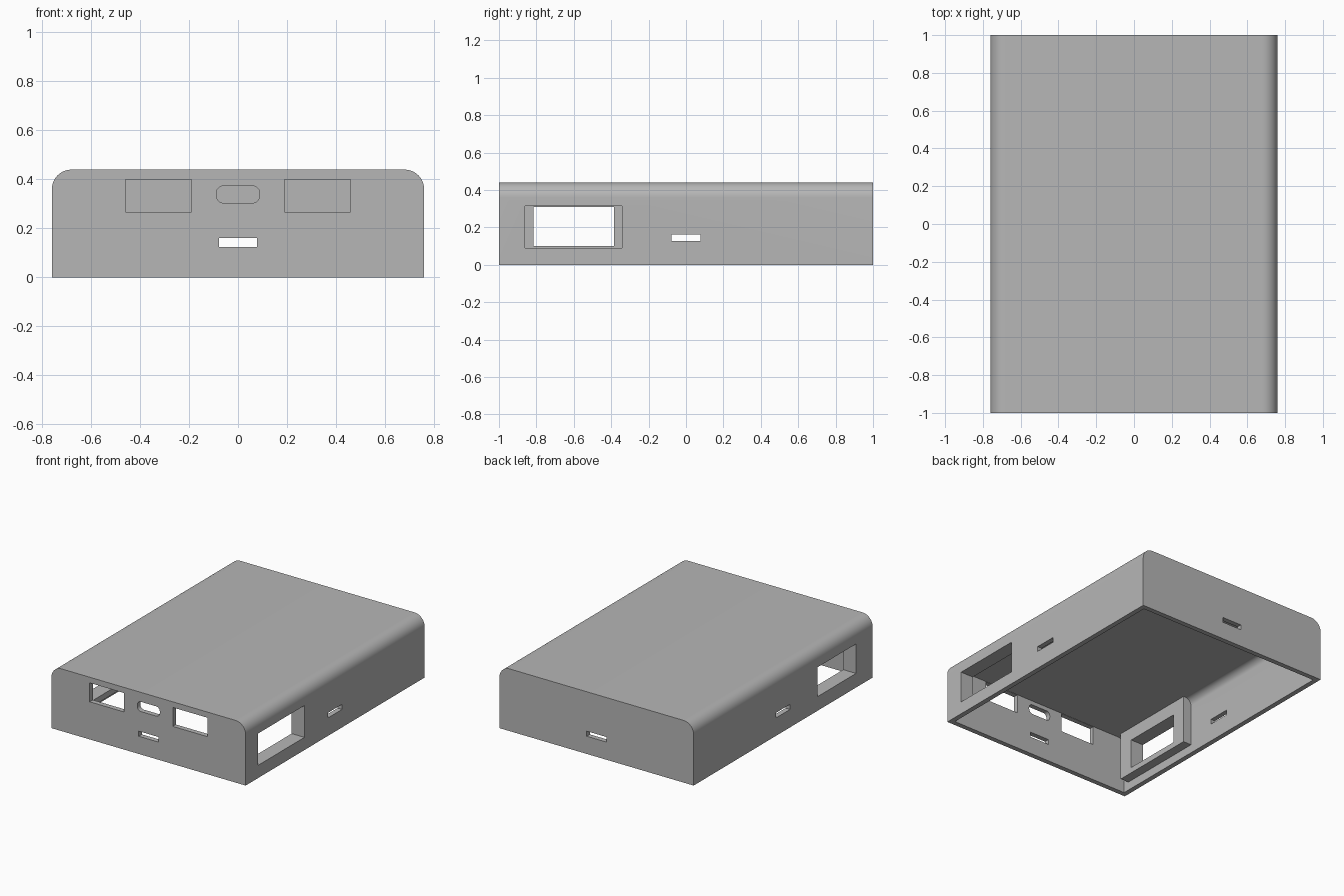
import bpy, bmesh, math

if "Cube" in bpy.data.objects:
    bpy.data.objects.remove(bpy.data.objects["Cube"])

grey = bpy.data.materials.new("plain grey")
grey.use_nodes = True
color = (0.47, 0.47, 0.47, 1)
grey.diffuse_color = color
grey.node_tree.nodes["Principled BSDF"].inputs["Base Color"].default_value = color


def extrude(name, points, y0, y1):
    """Extrude an outline in x and z from y0 to y1."""
    bm = bmesh.new()
    face = bm.faces.new([bm.verts.new((x, y0, z)) for x, z in points])
    out = bmesh.ops.extrude_face_region(bm, geom=[face])
    verts = [g for g in out["geom"] if isinstance(g, bmesh.types.BMVert)]
    bmesh.ops.translate(bm, verts=verts, vec=(0, y1 - y0, 0))
    bmesh.ops.recalc_face_normals(bm, faces=bm.faces)
    mesh = bpy.data.meshes.new(name)
    bm.to_mesh(mesh)
    bm.free()
    mesh.materials.append(grey)
    obj = bpy.data.objects.new(name, mesh)
    bpy.context.collection.objects.link(obj)
    return obj


def box(name, x0, x1, y0, y1, z0, z1):
    return extrude(name, [(x0, z0), (x1, z0), (x1, z1), (x0, z1)], y0, y1)


def arc(cx, cz, r, start, steps=12):
    angles = [start + math.pi / 2 * i / steps for i in range(steps + 1)]
    return [(cx + r * math.cos(a), cz + r * math.sin(a)) for a in angles]


def arch(half, bottom, top, r):
    """Outline with rounded top corners."""
    return ([(-half, bottom), (half, bottom)] + arc(half - r, top - r, r, 0)
            + arc(r - half, top - r, r, math.pi / 2))


def cut(target, cutter):
    """Subtract the cutter for good and remove it."""
    mod = target.modifiers.new("cut", "BOOLEAN")
    mod.operation = "DIFFERENCE"
    mod.solver = "EXACT"
    mod.object = cutter
    bpy.context.view_layer.update()
    graph = bpy.context.evaluated_depsgraph_get()
    mesh = bpy.data.meshes.new_from_object(target.evaluated_get(graph))
    target.modifiers.clear()
    target.data = mesh
    bpy.data.objects.remove(cutter)


# Outer body and the hollow, which leaves a thick frame at each side window
shell = extrude("case_shell", arch(0.76, 0, 0.44, 0.08), -1, 1)
wall = 0.035
hollow = extrude("hollow", arch(0.76 - wall, -0.1, 0.402, 0.05), wall - 1, 1 - wall)
for side in (-1, 1):
    xs = sorted((side * 0.66, side * 0.9))
    cut(hollow, box("window_frame", *xs, -0.922, -0.281, 0.06, 0.6))
cut(shell, hollow)

# Side windows, the left one slightly larger
cut(shell, box("right_window", -0.9, -0.6, -0.815, -0.385, 0.1, 0.308))
cut(shell, box("left_window", 0.6, 0.9, -0.86, -0.343, 0.09, 0.315))

# Front ports
for side in (-1, 1):
    xs = sorted((side * 0.19, side * 0.46))
    cut(shell, box("front_port", *xs, -1.1, -0.9, 0.266, 0.4))
r = 0.028
port = []
for i, (cx, cz) in enumerate([(0.06, 0.345), (-0.06, 0.345), (-0.06, 0.332), (0.06, 0.332)]):
    port += arc(cx, cz, r, i * math.pi / 2, 6)
cut(shell, extrude("rounded_port", port, -1.1, -0.9))

# Narrow slots in all four walls
cut(shell, box("long_slot", -0.077, 0.077, -1.1, 1.1, 0.125, 0.161))
cut(shell, box("cross_slot", -0.9, 0.9, -0.078, 0.078, 0.127, 0.163))

bpy.ops.object.select_all(action="DESELECT")
shell.select_set(True)
bpy.context.view_layer.objects.active = shell
bpy.ops.object.shade_smooth_by_angle(angle=math.radians(30))
